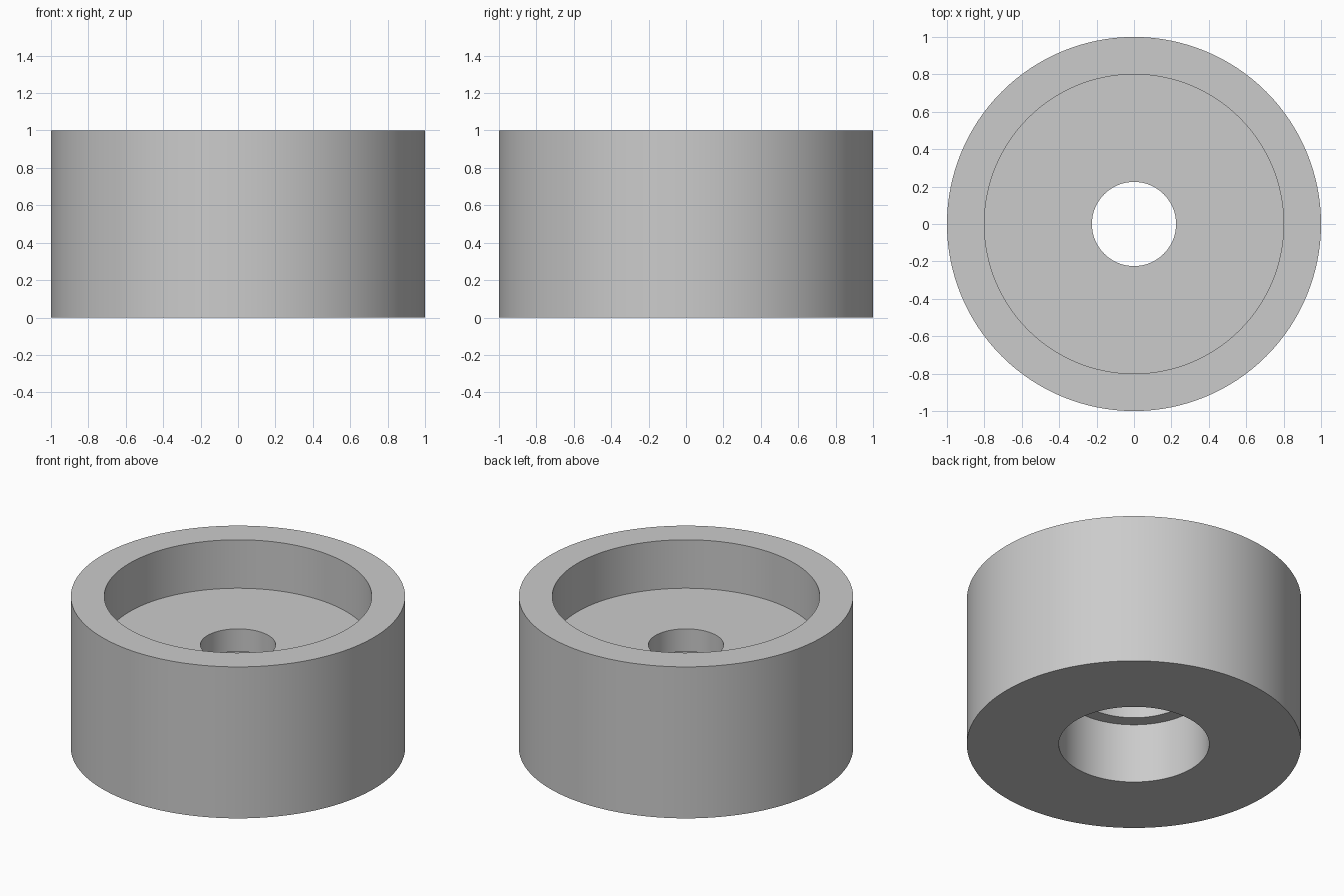
import bpy, bmesh, math

cube = bpy.data.objects.get("Cube")
if cube:
    bpy.data.objects.remove(cube, do_unlink=True)

SEGMENTS = 128

# Plain grey material
grey = bpy.data.materials.new("light_grey")
grey.use_nodes = True
colour = (0.6, 0.6, 0.6, 1)
grey.diffuse_color = colour
grey.node_tree.nodes["Principled BSDF"].inputs["Base Color"].default_value = colour


def lathe(name, profile):
    """Revolve a closed (radius, height) profile around the z axis."""
    bm = bmesh.new()
    rings = []
    for r, z in profile:
        ring = bmesh.ops.create_circle(bm, segments=SEGMENTS, radius=r)["verts"]
        for v in ring:
            v.co.z = z
        rings.append(ring)
    for a, b in zip(rings, rings[1:] + rings[:1]):
        for i in range(SEGMENTS):
            j = (i + 1) % SEGMENTS
            bm.faces.new((a[i], a[j], b[j], b[i]))
    bmesh.ops.recalc_face_normals(bm, faces=bm.faces)
    mesh = bpy.data.meshes.new(name)
    bm.to_mesh(mesh)
    bm.free()
    mesh.materials.append(grey)
    obj = bpy.data.objects.new(name, mesh)
    bpy.context.collection.objects.link(obj)
    return obj


# Outer wall, top recess, small through hole, then the stepped bore below
body = lathe("stepped_bushing", [
    (1.0, 0), (1.0, 1.0),
    (0.8, 1.0), (0.8, 0.68),
    (0.225, 0.68), (0.225, 0.53),
    (0.365, 0.53), (0.365, 0.395),
    (0.45, 0.395), (0.45, 0),
])

# Smooth round walls with crisp rims
bpy.ops.object.select_all(action="DESELECT")
body.select_set(True)
bpy.context.view_layer.objects.active = body
bpy.ops.object.shade_smooth_by_angle(angle=math.radians(30))
